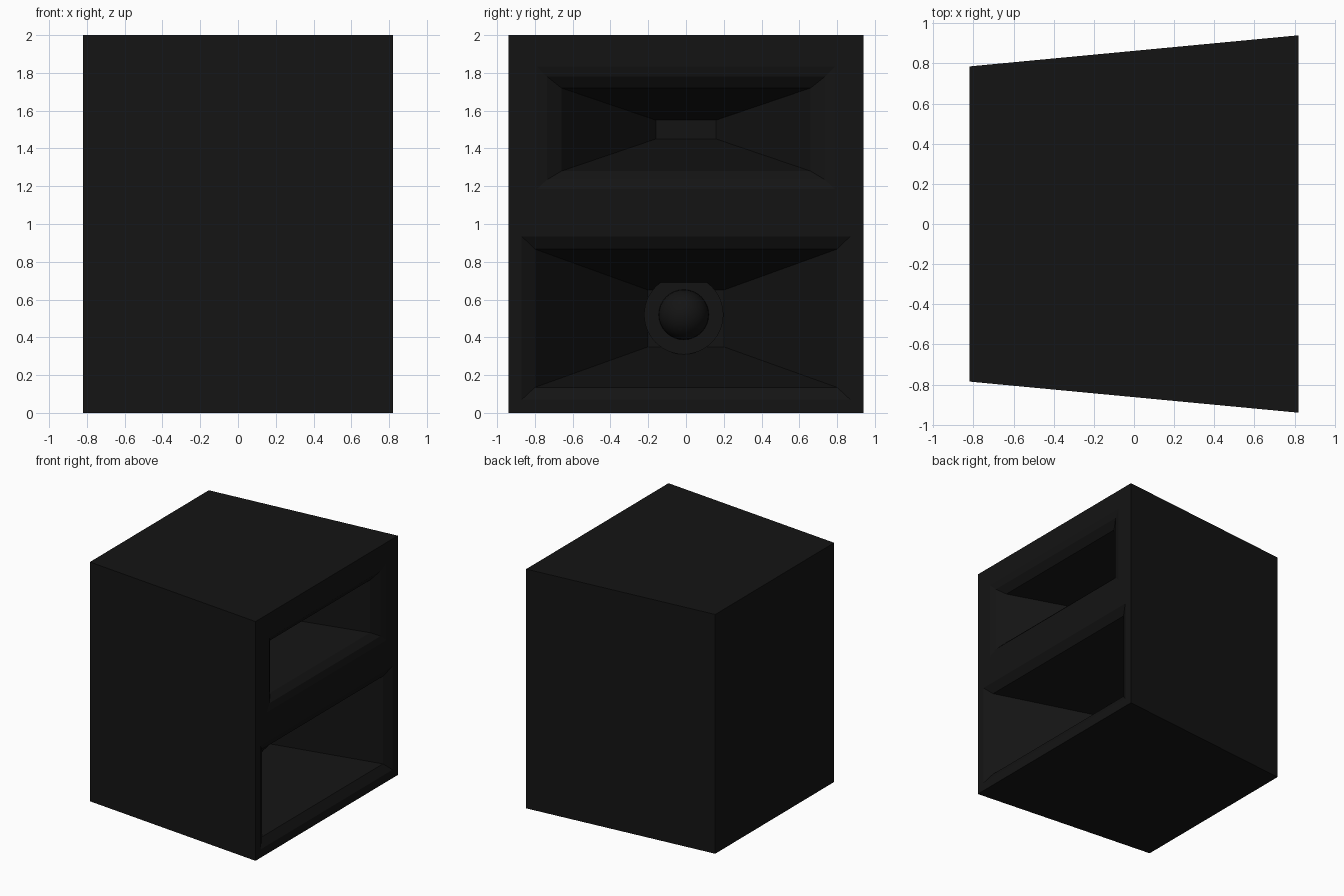
import bpy, bmesh
from math import pi
from mathutils import Matrix

if "Cube" in bpy.data.objects:
    bpy.data.objects.remove(bpy.data.objects["Cube"])

FRONT_X, BACK_X = 0.82, -0.82
FRONT_Y, BACK_Y = 0.94, 0.785
SPLIT_Z = 1.06

black = bpy.data.materials.new("black_paint")
black.diffuse_color = (0.007, 0.007, 0.007, 1)
black.use_nodes = True
black.node_tree.nodes["Principled BSDF"].inputs["Base Color"].default_value = black.diffuse_color


def finish(name, bm):
    bmesh.ops.remove_doubles(bm, verts=bm.verts, dist=1e-5)
    bmesh.ops.recalc_face_normals(bm, faces=bm.faces)
    mesh = bpy.data.meshes.new(name)
    bm.to_mesh(mesh)
    bm.free()
    mesh.materials.append(black)
    obj = bpy.data.objects.new(name, mesh)
    bpy.context.collection.objects.link(obj)
    return obj


def face(bm, points):
    return bm.faces.new([bm.verts.new(p) for p in points])


def horn(bm, rings):
    """Loft rectangular rings (half width, bottom, top, depth) inwards, then cap."""
    loops = []
    for w, z0, z1, d in rings:
        x = FRONT_X - d
        loops.append([(x, -w, z0), (x, w, z0), (x, w, z1), (x, -w, z1)])
    for a, b in zip(loops, loops[1:]):
        for i in range(4):
            j = (i + 1) % 4
            face(bm, (a[i], a[j], b[j], b[i]))
    face(bm, loops[-1])


# Tapered cabinet: sides, back, top and bottom
bm = bmesh.new()
for s in (-1, 1):
    face(bm, [(BACK_X, s * BACK_Y, 0), (FRONT_X, s * FRONT_Y, 0),
              (FRONT_X, s * FRONT_Y, SPLIT_Z), (FRONT_X, s * FRONT_Y, 2),
              (BACK_X, s * BACK_Y, 2)])
for z in (0, 2):
    face(bm, [(BACK_X, -BACK_Y, z), (FRONT_X, -FRONT_Y, z),
              (FRONT_X, FRONT_Y, z), (BACK_X, BACK_Y, z)])
face(bm, [(BACK_X, -BACK_Y, 0), (BACK_X, BACK_Y, 0),
          (BACK_X, BACK_Y, 2), (BACK_X, -BACK_Y, 2)])

# Lower and upper horn mouths, flaring from throat to baffle
horn(bm, [(FRONT_Y, 0, SPLIT_Z, 0), (0.87, 0.07, 0.935, 0),
          (0.80, 0.135, 0.867, 0.04), (0.20, 0.35, 0.65, 0.80)])
horn(bm, [(FRONT_Y, SPLIT_Z, 2, 0), (0.79, 1.185, 1.835, 0),
          (0.735, 1.235, 1.78, 0.015), (0.66, 1.28, 1.72, 0.06),
          (0.16, 1.45, 1.55, 0.69)])
finish("cabinet", bm)

# Driver at the lower throat: round frame and dome
DRIVER_X = FRONT_X - 0.66
place = Matrix.Translation((DRIVER_X, -0.012, 0.52)) @ Matrix.Rotation(pi / 2, 4, 'Y')
bm = bmesh.new()
bmesh.ops.create_cone(bm, cap_ends=True, segments=48, radius1=0.21, radius2=0.21,
                      depth=0.12, matrix=place @ Matrix.Translation((0, 0, -0.06)))
frame = finish("driver_frame", bm)

bm = bmesh.new()
bmesh.ops.create_uvsphere(bm, u_segments=32, v_segments=16, radius=0.133, matrix=place)
dome = finish("driver_dome", bm)

for obj in (frame, dome):
    bpy.ops.object.select_all(action='DESELECT')
    obj.select_set(True)
    bpy.context.view_layer.objects.active = obj
    bpy.ops.object.shade_smooth_by_angle()
